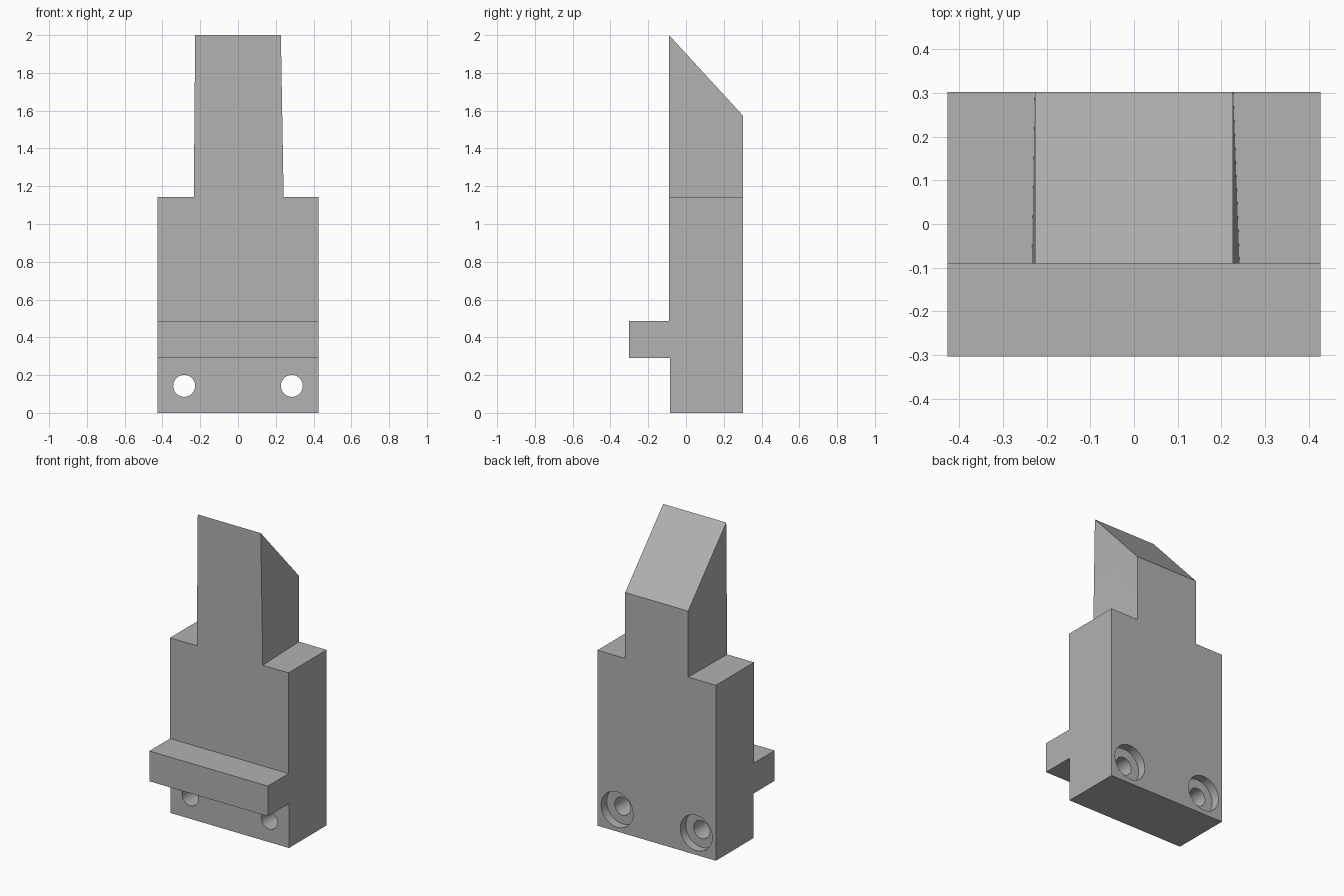
import bpy, bmesh, math
from mathutils import Matrix, Vector

cube = bpy.data.objects.get("Cube")
if cube:
    bpy.data.objects.remove(cube)

HALF_WIDTH = 0.427
FRONT, BACK = -0.09, 0.302

grey = bpy.data.materials.new("mid_grey")
grey.use_nodes = True
grey.diffuse_color = (0.445, 0.445, 0.445, 1)
grey.node_tree.nodes["Principled BSDF"].inputs["Base Color"].default_value = grey.diffuse_color


def make_object(name, bm):
    bmesh.ops.recalc_face_normals(bm, faces=bm.faces)
    mesh = bpy.data.meshes.new(name)
    bm.to_mesh(mesh)
    bm.free()
    mesh.materials.append(grey)
    obj = bpy.data.objects.new(name, mesh)
    bpy.context.collection.objects.link(obj)
    return obj


def shoulder_cutter(side):
    """Block beside the tongue; its inner wall flares at the lower front."""
    flare = 0.242 if side > 0 else 0.234
    bm = bmesh.new()
    for y in (FRONT - 0.01, BACK + 0.01):
        for z in (1.143, 2.02):
            inner = flare if y < 0 and z < 1.5 else 0.227
            for x in (inner, 0.6):
                bm.verts.new((side * x, y, z))
    bmesh.ops.convex_hull(bm, input=bm.verts)
    return make_object("shoulder_cutter", bm)


def hole_cutter(x, radius, y0, y1):
    bm = bmesh.new()
    place = Matrix.Translation((x, (y0 + y1) / 2, 0.143)) @ Matrix.Rotation(math.pi / 2, 4, "X")
    bmesh.ops.create_cone(bm, cap_ends=True, segments=48, radius1=radius,
                          radius2=radius, depth=y1 - y0, matrix=place)
    return make_object("hole_cutter", bm)


# Side profile with the front ledge and the sloped tip, extruded across the width
profile = [(-0.085, 0), (BACK, 0), (BACK, 1.573), (FRONT, 2), (FRONT, 0.487),
           (-0.303, 0.487), (-0.303, 0.29), (-0.085, 0.29)]
bm = bmesh.new()
face = bm.faces.new([bm.verts.new((-HALF_WIDTH, y, z)) for y, z in profile])
extruded = bmesh.ops.extrude_face_region(bm, geom=[face])["geom"]
bmesh.ops.translate(bm, vec=Vector((2 * HALF_WIDTH, 0, 0)),
                    verts=[v for v in extruded if isinstance(v, bmesh.types.BMVert)])
body = make_object("tool_body", bm)

# Shoulders, screw holes and rear counterbores
cutters = []
for side in (-1, 1):
    cutters.append(shoulder_cutter(side))
    cutters.append(hole_cutter(side * 0.285, 0.058, -0.2, 0.4))
    cutters.append(hole_cutter(side * 0.285, 0.115, BACK - 0.057, 0.4))

bpy.ops.object.select_all(action="DESELECT")
bpy.context.view_layer.objects.active = body
body.select_set(True)
for cutter in cutters:
    cutter.hide_render = True
    mod = body.modifiers.new("cut", "BOOLEAN")
    mod.operation = "DIFFERENCE"
    mod.solver = "EXACT"
    mod.object = cutter
    bpy.ops.object.modifier_apply(modifier=mod.name)
    bpy.data.objects.remove(cutter)

bpy.ops.object.shade_smooth_by_angle(angle=math.radians(20))
